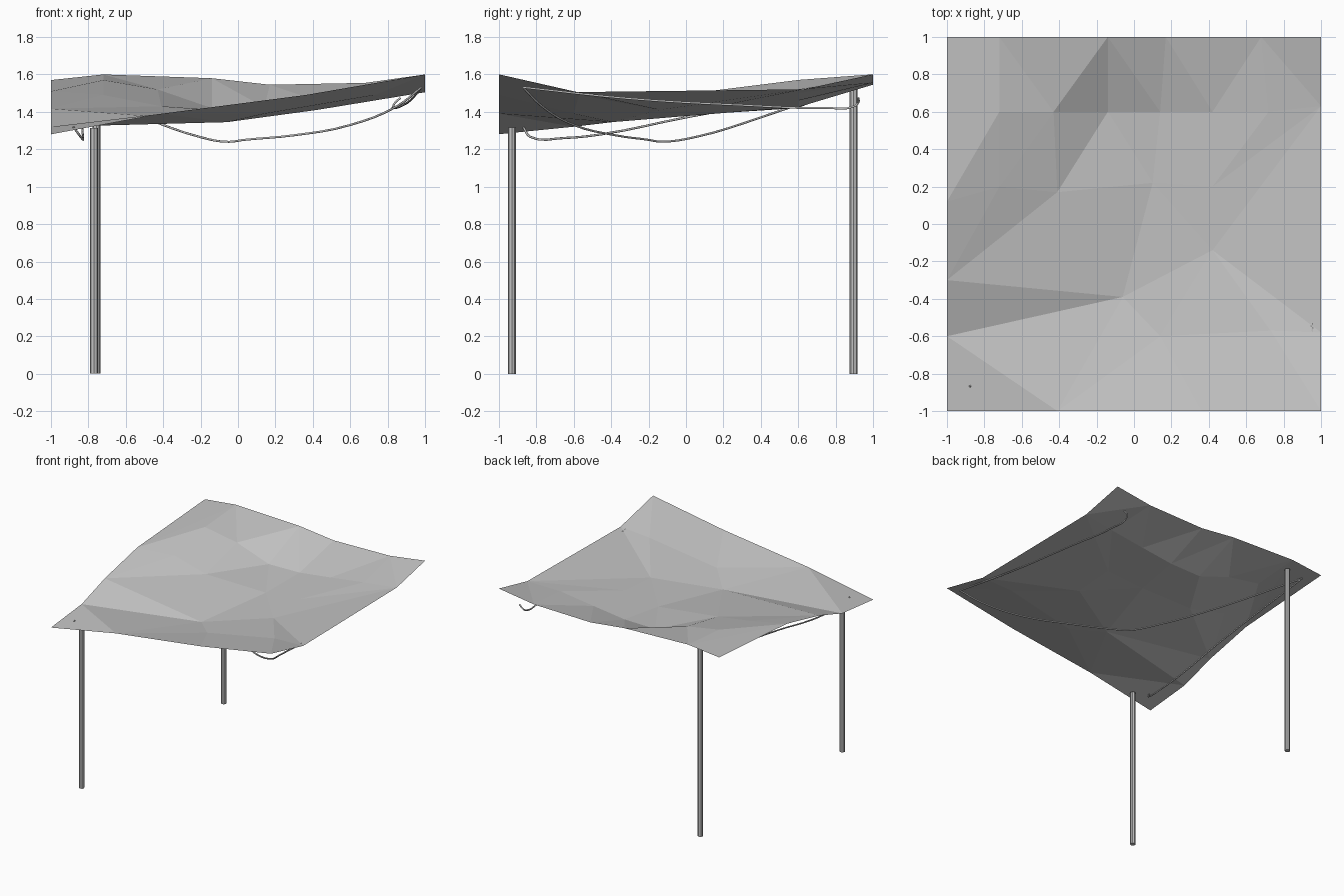
import bpy
from mathutils import Vector
from mathutils.geometry import delaunay_2d_cdt

cube = bpy.data.objects.get("Cube")
if cube:
    bpy.data.objects.remove(cube, do_unlink=True)


def make_material(name, value):
    mat = bpy.data.materials.new(name)
    mat.use_nodes = True
    colour = (value, value, value, 1)
    mat.diffuse_color = colour
    mat.node_tree.nodes["Principled BSDF"].inputs["Base Color"].default_value = colour
    return mat


grey = make_material("plain grey", 0.55)

# Canopy: lettered fold points, first the rim, then the inner creases
rim = {
    "a": (-1, -1, 1.28), "b": (-.41, -1, 1.39), "c": (.36, -1, 1.49), "d": (1, -1, 1.6),
    "e": (1, -.58, 1.505), "f": (1, .63, 1.52), "g": (1, 1, 1.6),
    "h": (.68, 1, 1.555), "i": (.17, 1, 1.545), "j": (-.14, 1, 1.58), "k": (-.72, 1, 1.6),
    "l": (-1, 1, 1.57), "m": (-1, .12, 1.51), "n": (-1, -.3, 1.417), "o": (-1, -.6, 1.32),
}
inner = {
    "A": (-.72, .2, 1.49), "M": (-.72, .6, 1.57), "B": (-.41, .17, 1.43),
    "C": (-.43, .6, 1.52), "D": (-.14, .6, 1.42), "E": (.14, .6, 1.425),
    "F": (.1, .22, 1.395), "G": (.42, .2, 1.435), "N": (.42, .6, 1.46),
    "L": (.72, .6, 1.5), "H": (.42, -.14, 1.41), "I": (-.06, -.39, 1.345),
    "J": (.14, -.6, 1.39), "K": (.73, -.57, 1.49),
}
creases = ["ob", "nB", "mA", "AMC", "mk", "kM", "CB", "Cj", "CD", "Dj", "DF", "DE", "Ei",
           "EF", "FG", "GN", "Nh", "GL", "Lf", "FH", "HI", "BI", "Ib", "IJ", "JH",
           "Jc", "HK", "Ke", "Kd", "AB", "GH"]


def build_canopy():
    points = {**rim, **inner}
    order = list(points)
    loop = "".join(rim)
    paths = creases + [loop + loop[0]]
    edges = [(order.index(p), order.index(q)) for path in paths for p, q in zip(path, path[1:])]
    flat = [Vector(points[k][:2]) for k in order]
    verts, _, faces, origin, _, _ = delaunay_2d_cdt(flat, edges, [], 1, 1e-5)
    coords = [(v.x, v.y, points[order[src[0]]][2]) for v, src in zip(verts, origin) if src]
    mesh = bpy.data.meshes.new("canopy")
    mesh.from_pydata(coords, [], faces)
    mesh.materials.append(grey)
    mesh.update()
    if mesh.polygons[0].normal.z < 0:
        mesh.flip_normals()
    obj = bpy.data.objects.new("canopy", mesh)
    bpy.context.collection.objects.link(obj)


build_canopy()


# Poles
def pole(name, x, y, height):
    bpy.ops.mesh.primitive_cylinder_add(vertices=8, radius=.021, depth=height,
                                        location=(x, y, height / 2))
    obj = bpy.context.object
    obj.name = name
    obj.data.materials.append(grey)


pole("front_pole", -.77, -.93, 1.315)
pole("back_pole", -.757, .895, 1.575)


# Slack ropes hanging under the canopy
def rope(name, path):
    curve = bpy.data.curves.new(name, "CURVE")
    curve.dimensions = "3D"
    curve.bevel_depth = .006
    curve.bevel_resolution = 1
    curve.resolution_u = 4
    curve.use_fill_caps = True
    spline = curve.splines.new("BEZIER")
    spline.bezier_points.add(len(path) - 1)
    for point, co in zip(spline.bezier_points, path):
        point.co = co
        point.handle_left_type = point.handle_right_type = "AUTO"
    curve.materials.append(grey)
    bpy.context.collection.objects.link(bpy.data.objects.new(name, curve))


rope("left_rope", [(.98, -.87, 1.53), (.93, -.3, 1.47), (.88, .3, 1.435), (.83, .75, 1.42),
                   (.83, .9, 1.43), (.84, .92, 1.45), (.87, .92, 1.475)])
rope("diagonal_rope", [(.98, -.87, 1.53), (.85, -.77, 1.43), (.6, -.6, 1.33),
                       (.3, -.38, 1.275), (.03, -.2, 1.25), (-.05, -.13, 1.24),
                       (-.2, .05, 1.265), (-.5, .4, 1.37), (-.9, .9, 1.55)])
rope("right_rope", [(-.88, -.87, 1.32), (-.84, -.83, 1.265), (-.83, -.65, 1.26),
                    (-.83, -.45, 1.28), (-.84, 0, 1.37), (-.88, .9, 1.53)])
